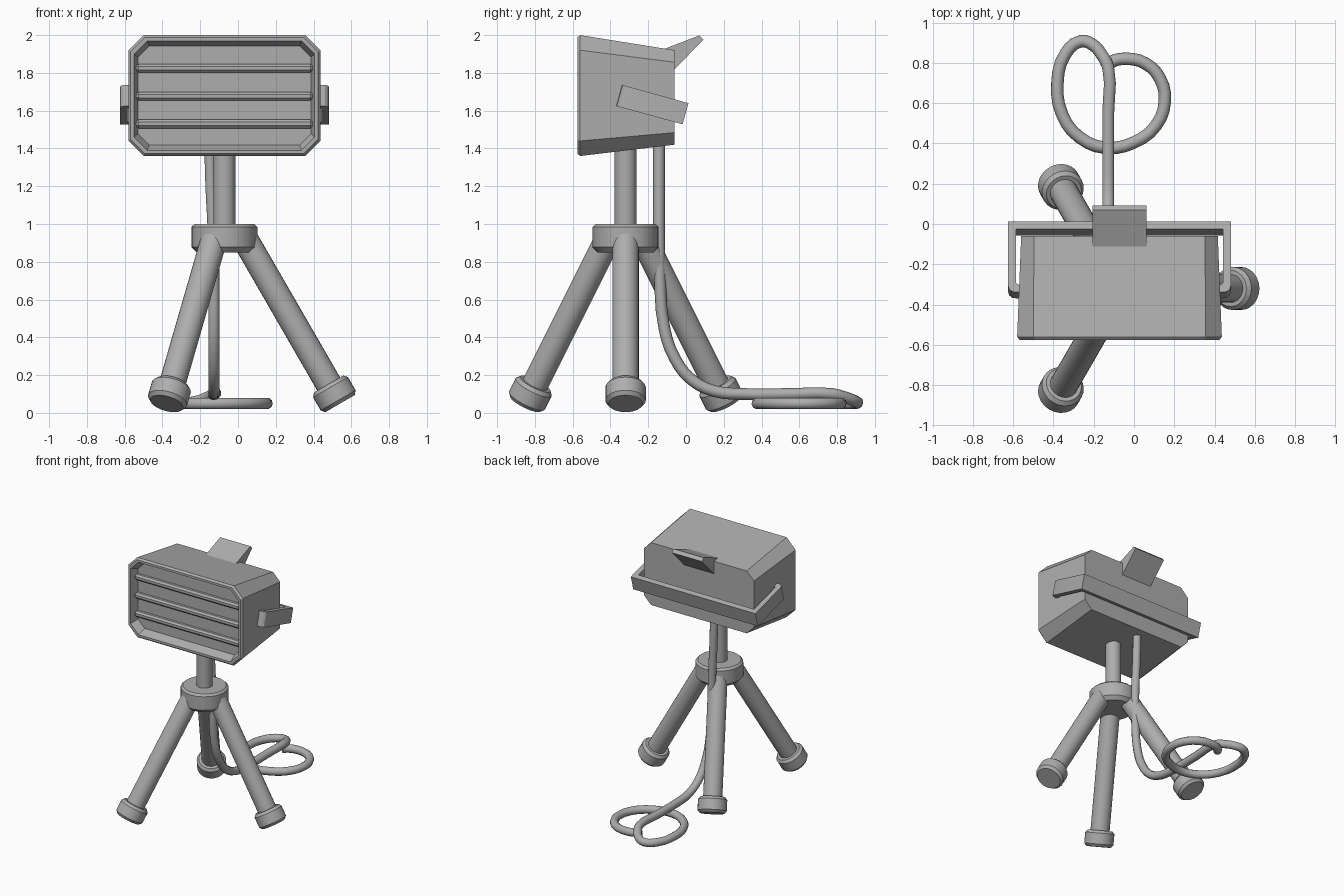
import bpy, bmesh
from math import radians, sin, cos, pi
from mathutils import Matrix

if "Cube" in bpy.data.objects:
    bpy.data.objects.remove(bpy.data.objects["Cube"])

CX, CY = -0.072, -0.32          # tripod axis
HEAD_Z = 1.68

grey = bpy.data.materials.new("dark_grey")
grey.diffuse_color = (0.42, 0.42, 0.42, 1)
grey.use_nodes = True
grey.node_tree.nodes["Principled BSDF"].inputs["Base Color"].default_value = grey.diffuse_color


def loft(name, rings, matrix=Matrix(), smooth=False):
    """Bridge equal-length point rings and cap both ends."""
    bm = bmesh.new()
    loops = [[bm.verts.new(p) for p in ring] for ring in rings]
    n = len(loops[0])
    for a, b in zip(loops, loops[1:]):
        for i in range(n):
            j = (i + 1) % n
            bm.faces.new((a[i], a[j], b[j], b[i]))
    bm.faces.new(loops[0])
    bm.faces.new(loops[-1])
    bmesh.ops.recalc_face_normals(bm, faces=bm.faces)
    mesh = bpy.data.meshes.new(name)
    bm.to_mesh(mesh)
    bm.free()
    mesh.materials.append(grey)
    ob = bpy.data.objects.new(name, mesh)
    bpy.context.collection.objects.link(ob)
    ob.matrix_world = matrix
    if smooth:
        bpy.ops.object.select_all(action='DESELECT')
        ob.select_set(True)
        bpy.context.view_layer.objects.active = ob
        bpy.ops.object.shade_smooth_by_angle(angle=radians(30))
    return ob


def turned(name, profile, matrix=Matrix(), sides=24, smooth=True):
    """Round part from (radius, height) points."""
    rings = [[(r * cos(2 * pi * i / sides), r * sin(2 * pi * i / sides), h)
              for i in range(sides)] for r, h in profile]
    return loft(name, rings, matrix, smooth)


def octagon(y, hx, hz, c, dz=0.0):
    pts = [(hx, hz - c), (hx - c, hz), (c - hx, hz), (-hx, hz - c),
           (-hx, c - hz), (c - hx, -hz), (hx - c, -hz), (hx, c - hz)]
    return [(x, y, z + dz) for x, z in pts]


# Lamp housing with bevelled rim and recessed front
loft("lamp_housing", [
    octagon(-0.06, 0.488, 0.25, 0.064, -0.01),
    octagon(-0.56, 0.508, 0.32, 0.08),
    octagon(-0.575, 0.496, 0.308, 0.076),
    octagon(-0.575, 0.478, 0.29, 0.07),
    octagon(-0.51, 0.458, 0.262, 0.06),
], Matrix.Translation((CX, 0, HEAD_Z)))

# Grille bars across the recess
for i, z in enumerate((1.53, 1.677, 1.825)):
    turned(f"grille_bar_{i + 1}",
           [(0.015, -0.467), (0.025, -0.455), (0.025, 0.455), (0.015, 0.467)],
           Matrix.Translation((CX, -0.525, z)) @ Matrix.Rotation(pi / 2, 4, 'Y')
           @ Matrix.Rotation(pi / 8, 4, 'Z'), 8, False)

# Tilted U bracket around the back
half = [(0.5525, 0.182), (0.5525, -0.15), (0.547, -0.167), (0.533, -0.179),
        (0.515, -0.182), (0.497, -0.182),
        (0.497, -0.147), (0.513, -0.135), (0.513, 0.142)]
outline = half + [(-x, y) for x, y in reversed(half)]
loft("tilt_bracket", [[(x, y, z) for x, y in outline] for z in (-0.058, 0.058)],
     Matrix.Translation((CX, -0.178, 1.632)) @ Matrix.Rotation(radians(-15.4), 4, 'X'),
     True)

# Flared tab on the rear top edge
tab = [(-0.12, 1.925), (0.07, 1.998), (0.092, 1.975), (-0.06, 1.82), (-0.115, 1.83)]
loft("rear_tab", [[(x, y, z) for y, z in tab] for x in (-0.207, 0.061)])

# Centre pole and hub
base = Matrix.Translation((CX, CY, 0))
turned("centre_pole", [(0.058, 0.95), (0.058, 1.45)], base)
turned("tripod_hub", [(0.148, 0.85), (0.174, 0.877), (0.174, 0.985), (0.158, 1.0)], base)

# Three splayed legs with feet
for i in range(3):
    foot = (base @ Matrix.Rotation(i * 2 * pi / 3, 4, 'Z')
            @ Matrix.Translation((0.582, 0, 0.101)) @ Matrix.Rotation(radians(-30), 4, 'Y'))
    turned(f"leg_{i + 1}", [(0.07, 0), (0.07, 0.97)], foot)
    turned(f"foot_{i + 1}", [(0.09, -0.06), (0.107, -0.04), (0.107, 0.04), (0.09, 0.06)], foot)

# Power cable hanging down and looping on the floor
path = [(-0.15, -0.143, 1.46), (-0.143, -0.143, 1.2), (-0.131, -0.143, 0.95),
        (-0.128, -0.138, 0.72), (-0.128, -0.115, 0.45), (-0.128, -0.06, 0.29),
        (-0.128, 0.03, 0.175), (-0.128, 0.15, 0.115), (-0.128, 0.3, 0.1),
        (-0.128, 0.55, 0.1), (-0.128, 0.775, 0.1), (-0.16, 0.84, 0.083),
        (-0.205, 0.89, 0.065), (-0.265, 0.907, 0.053), (-0.34, 0.845, 0.05),
        (-0.38, 0.7, 0.05), (-0.355, 0.54, 0.05), (-0.27, 0.43, 0.05),
        (-0.14, 0.378, 0.05), (0.0, 0.405, 0.05), (0.11, 0.49, 0.05),
        (0.153, 0.61, 0.05), (0.13, 0.72, 0.05), (0.06, 0.795, 0.05),
        (-0.04, 0.82, 0.05), (-0.12, 0.80, 0.05), (-0.145, 0.77, 0.05)]
curve = bpy.data.curves.new("power_cable", 'CURVE')
curve.dimensions = '3D'
curve.bevel_depth = 0.031
curve.bevel_resolution = 3
curve.resolution_u = 3
curve.use_fill_caps = True
curve.materials.append(grey)
spline = curve.splines.new('BEZIER')
spline.bezier_points.add(len(path) - 1)
for bp, co in zip(spline.bezier_points, path):
    bp.co = co
    bp.handle_left_type = bp.handle_right_type = 'AUTO'
bpy.context.collection.objects.link(bpy.data.objects.new("power_cable", curve))
